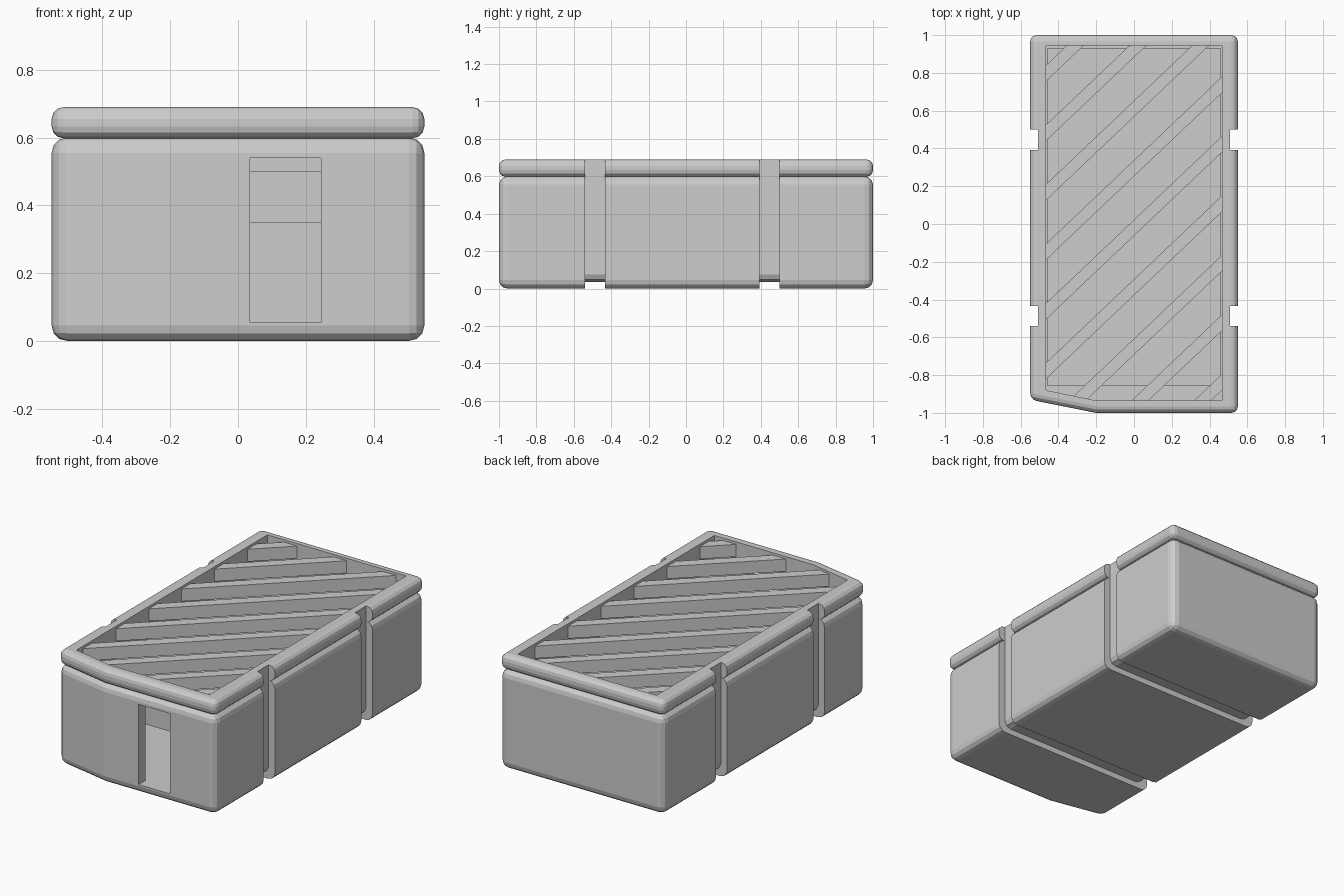
import bpy, bmesh
from mathutils import Vector

cube = bpy.data.objects.get("Cube")
if cube:
    bpy.data.objects.remove(cube, do_unlink=True)

grey = bpy.data.materials.new("mid_grey")
grey.use_nodes = True
grey.diffuse_color = (0.61, 0.61, 0.61, 1)
grey.node_tree.nodes["Principled BSDF"].inputs["Base Color"].default_value = (0.61, 0.61, 0.61, 1)


def make_object(name, bm):
    bmesh.ops.recalc_face_normals(bm, faces=bm.faces)
    mesh = bpy.data.meshes.new(name)
    bm.to_mesh(mesh)
    bm.free()
    mesh.materials.append(grey)
    obj = bpy.data.objects.new(name, mesh)
    bpy.context.collection.objects.link(obj)
    return obj


def prism(name, points, direction):
    """Extrude a closed polygon along a direction."""
    bm = bmesh.new()
    face = bm.faces.new([bm.verts.new(p) for p in points])
    new = bmesh.ops.extrude_face_region(bm, geom=[face])["geom"]
    verts = [v for v in new if isinstance(v, bmesh.types.BMVert)]
    bmesh.ops.translate(bm, verts=verts, vec=direction)
    return make_object(name, bm)


def upright(name, outline, low, high):
    return prism(name, [(x, y, low) for x, y in outline], (0, 0, high - low))


def apply(obj, mod):
    with bpy.context.temp_override(object=obj, active_object=obj, selected_objects=[obj]):
        bpy.ops.object.modifier_apply(modifier=mod.name)


def bevel(obj, width):
    mod = obj.modifiers.new("round", 'BEVEL')
    mod.width, mod.segments = width, 3
    mod.limit_method, mod.angle_limit = 'ANGLE', 0.6
    apply(obj, mod)


def cut(obj, cutter):
    mod = obj.modifiers.new("cut", 'BOOLEAN')
    mod.operation, mod.solver, mod.object = 'DIFFERENCE', 'EXACT', cutter
    apply(obj, mod)


def rectangle(x0, x1, y0, y1):
    return [(x0, y0), (x1, y0), (x1, y1), (x0, y1)]


# Outlines: rectangle with one front corner angled back
outer = [(-0.55, -0.93), (-0.2, -1), (0.55, -1), (0.55, 1), (-0.55, 1)]
inner = [(-0.465, -0.88), (-0.2, -0.935), (0.465, -0.935), (0.465, 0.945), (-0.465, 0.945)]

# Thin-walled body and lid frame
body = upright("body", outer, 0, 0.6)
bevel(body, 0.045)
lid = upright("lid_frame", outer, 0.598, 0.69)
bevel(lid, 0.035)

cavity = upright("cavity_cutter", inner, 0.055, 0.8)
cut(body, cavity)
cut(lid, cavity)
cutters = [cavity]

# Strap grooves running down both sides and under the base
half = [(0.508, 0.8), (0.508, 0.075), (0.495, 0.047), (0.468, 0.035)]
profile = [(0.7, -0.1), (0.7, 0.8)] + half
profile += [(-x, z) for x, z in reversed(half)] + [(-0.7, 0.8), (-0.7, -0.1)]
for start in (-0.54, 0.393):
    groove = prism("groove_cutter", [(x, start, z) for x, z in profile], (0, 0.107, 0))
    cut(body, groove)
    cut(lid, groove)
    cutters.append(groove)

# Opening through the front wall
window = upright("window_cutter", rectangle(0.035, 0.245, -1.1, -0.9), 0.055, 0.54)
cut(body, window)
cutters.append(window)

for c in cutters:
    bpy.data.objects.remove(c, do_unlink=True)

# Block held inside, between the floor and the slats
upright("inner_block", rectangle(-0.46, 0.46, -0.855, 0.93), 0.35, 0.5)

# Diagonal slats trimmed to the lid opening
slope, width = 0.95, 0.085
for i in range(9):
    mid = 1.24 - 0.315 * i
    strip = [(x, mid + slope * x + side * width / 2)
             for x, side in ((-1, -1), (1, -1), (1, 1), (-1, 1))]
    slat = upright("slat_%d" % (i + 1), strip, 0.6, 0.675)
    bm = bmesh.new()
    bm.from_mesh(slat.data)
    for a, b in zip(inner, inner[1:] + inner[:1]):
        normal = Vector((b[1] - a[1], a[0] - b[0], 0))
        geom = bm.verts[:] + bm.edges[:] + bm.faces[:]
        bmesh.ops.bisect_plane(bm, geom=geom, plane_co=(*a, 0), plane_no=normal, clear_outer=True)
        bmesh.ops.holes_fill(bm, edges=[e for e in bm.edges if e.is_boundary])
    bm.to_mesh(slat.data)
    bm.free()
